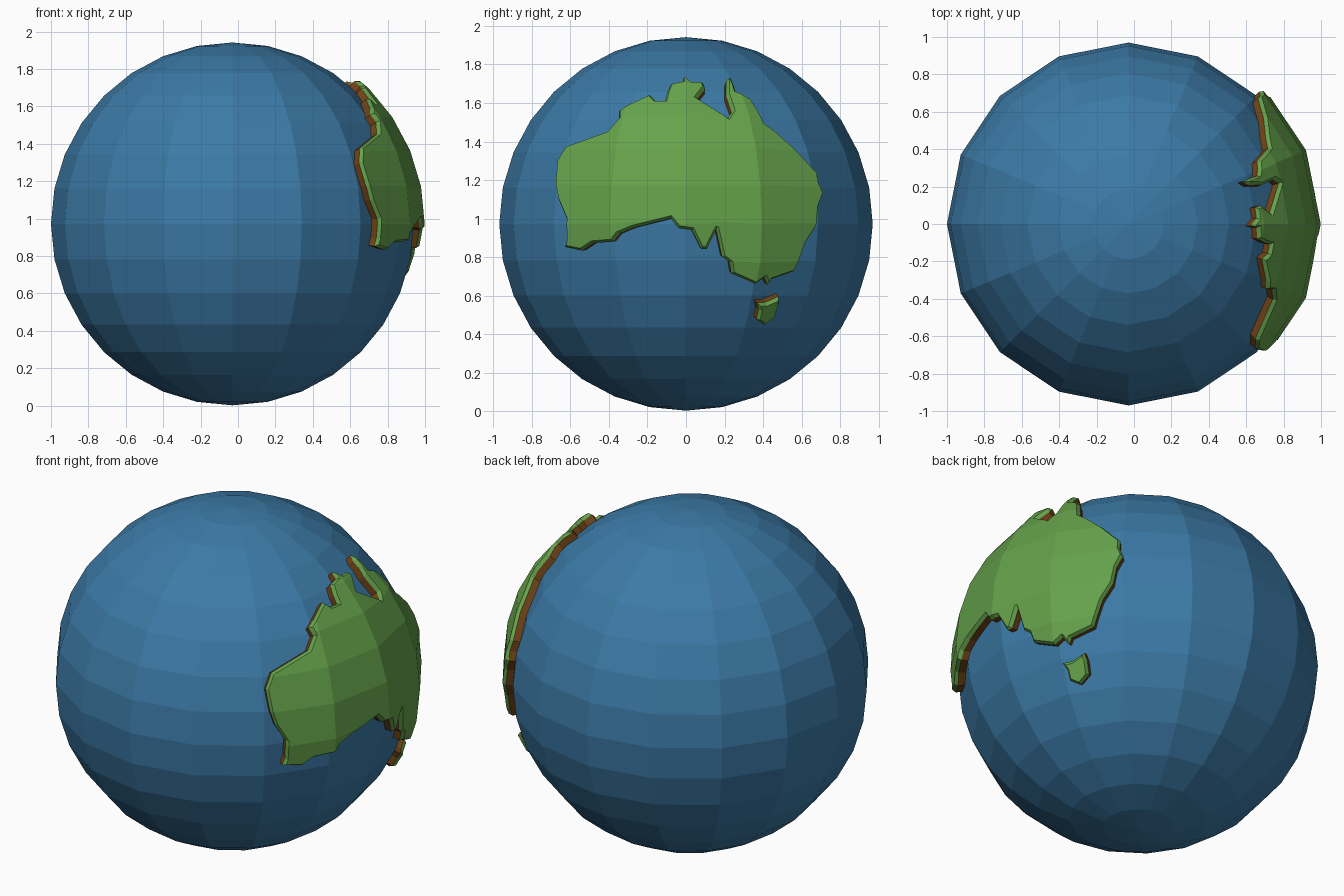
import bpy, bmesh, math
from mathutils import Vector

if "Cube" in bpy.data.objects:
    bpy.data.objects.remove(bpy.data.objects["Cube"])

CENTRE = Vector((-0.03, 0, 0.972))
R = 0.97
TOP, RIM, BASE = 1.06, 1.04, 0.99     # land heights as multiples of the globe radius


def material(name, rgb):
    m = bpy.data.materials.new(name)
    m.diffuse_color = (*rgb, 1)
    m.use_nodes = True
    m.node_tree.nodes["Principled BSDF"].inputs["Base Color"].default_value = m.diffuse_color
    return m


ocean_blue = material("ocean blue", (0.045, 0.195, 0.385))
land_green = material("land green", (0.13, 0.36, 0.07))
cliff_brown = material("cliff brown", (0.165, 0.058, 0.009))


def add_object(name, bm, mats=()):
    me = bpy.data.meshes.new(name)
    bm.to_mesh(me)
    bm.free()
    for m in mats:
        me.materials.append(m)
    ob = bpy.data.objects.new(name, me)
    bpy.context.collection.objects.link(ob)
    return ob


def globe(name, radius, mats=()):
    bm = bmesh.new()
    bmesh.ops.create_uvsphere(bm, u_segments=16, v_segments=16, radius=radius)
    return add_object(name, bm, mats)


def land(name, outline):
    """Cut a coastline (side view, hundredths) out of a larger globe and give it cliffs."""
    # radial prism through the coastline
    rays = []
    for y, z in outline:
        y, z = y / 100, z / 100 - CENTRE.z
        rays.append(Vector((math.sqrt(1.01 ** 2 - y * y - z * z), y, z)))
    bm = bmesh.new()
    inner = [bm.verts.new(d * (0.3 / d.x)) for d in rays]
    outer = [bm.verts.new(d * (1.4 / d.x)) for d in rays]
    bm.faces.new(inner)
    bm.faces.new(outer)
    n = len(rays)
    for i in range(n):
        j = (i + 1) % n
        bm.faces.new((inner[i], inner[j], outer[j], outer[i]))
    bmesh.ops.recalc_face_normals(bm, faces=bm.faces)
    prism = add_object("prism", bm)
    ball = globe("ball", R * TOP)
    mod = prism.modifiers.new("cut", 'BOOLEAN')
    mod.operation, mod.solver, mod.object = 'INTERSECT', 'EXACT', ball
    dg = bpy.context.evaluated_depsgraph_get()
    me = bpy.data.meshes.new_from_object(prism.evaluated_get(dg))
    bm = bmesh.new()
    bm.from_mesh(me)
    for helper in (prism, ball):
        bpy.data.objects.remove(helper)

    # keep only the outer skin
    bm.normal_update()
    drop = []
    for f in bm.faces:
        c = f.calc_center_median()
        if c.length < 0.9 or abs(f.normal.dot(c.normalized())) < 0.8:
            drop.append(f)
    bmesh.ops.delete(bm, geom=drop, context='FACES')
    bmesh.ops.remove_doubles(bm, verts=bm.verts, dist=0.003)
    for f in bm.faces:
        f.material_index = 0

    # sloping green rim, then brown cliffs down into the ocean
    bmesh.ops.inset_region(bm, faces=bm.faces[:], thickness=0.014,
                           use_boundary=True, use_even_offset=True)
    edges = [e for e in bm.edges if e.is_boundary]
    for v in {v for e in edges for v in e.verts}:
        v.co *= RIM / TOP
    before = set(bm.faces)
    ext = bmesh.ops.extrude_edge_only(bm, edges=edges)
    for g in ext["geom"]:
        if isinstance(g, bmesh.types.BMVert):
            g.co *= BASE / RIM
    for f in bm.faces:
        f.material_index = 0 if f in before else 1
        f.smooth = False
    bmesh.ops.recalc_face_normals(bm, faces=bm.faces)
    if sum(f.normal.dot(f.calc_center_median()) * f.calc_area() for f in bm.faces) < 0:
        bmesh.ops.reverse_faces(bm, faces=bm.faces)
    ob = add_object(name, bm, (land_green, cliff_brown))
    ob.location = CENTRE


# ocean globe
globe("ocean_globe", R, (ocean_blue,)).location = CENTRE

# large land mass
land("mainland", [
    (-68, 118), (-67, 130), (-62, 138), (-41, 146), (-35, 152), (-35, 156), (-19, 165),
    (-16, 162), (-11, 162), (-10, 166), (-8, 170), (-2, 171), (-1, 174), (3, 171),
    (9, 171), (10, 168), (6, 163), (22, 153), (24, 156), (21, 165), (21, 172), (23, 174),
    (26, 166), (34, 162), (41, 150), (47, 146), (68, 124), (69, 118), (71, 113), (69, 106),
    (68, 96), (63, 87), (57, 72), (45, 68), (43, 65), (41, 69), (36, 66), (24, 71),
    (23, 77), (19, 80), (16, 94), (11, 84), (8, 84), (3, 94), (-4, 95), (-8, 100),
    (-28, 95), (-35, 92), (-38, 88), (-49, 87), (-55, 83), (-64, 85), (-63, 89),
    (-63, 100), (-67, 110)])

# small island to the south
land("island", [(37, 56), (42, 56), (49, 59), (49, 55), (47, 48), (41, 44), (37, 47), (38, 52)])
